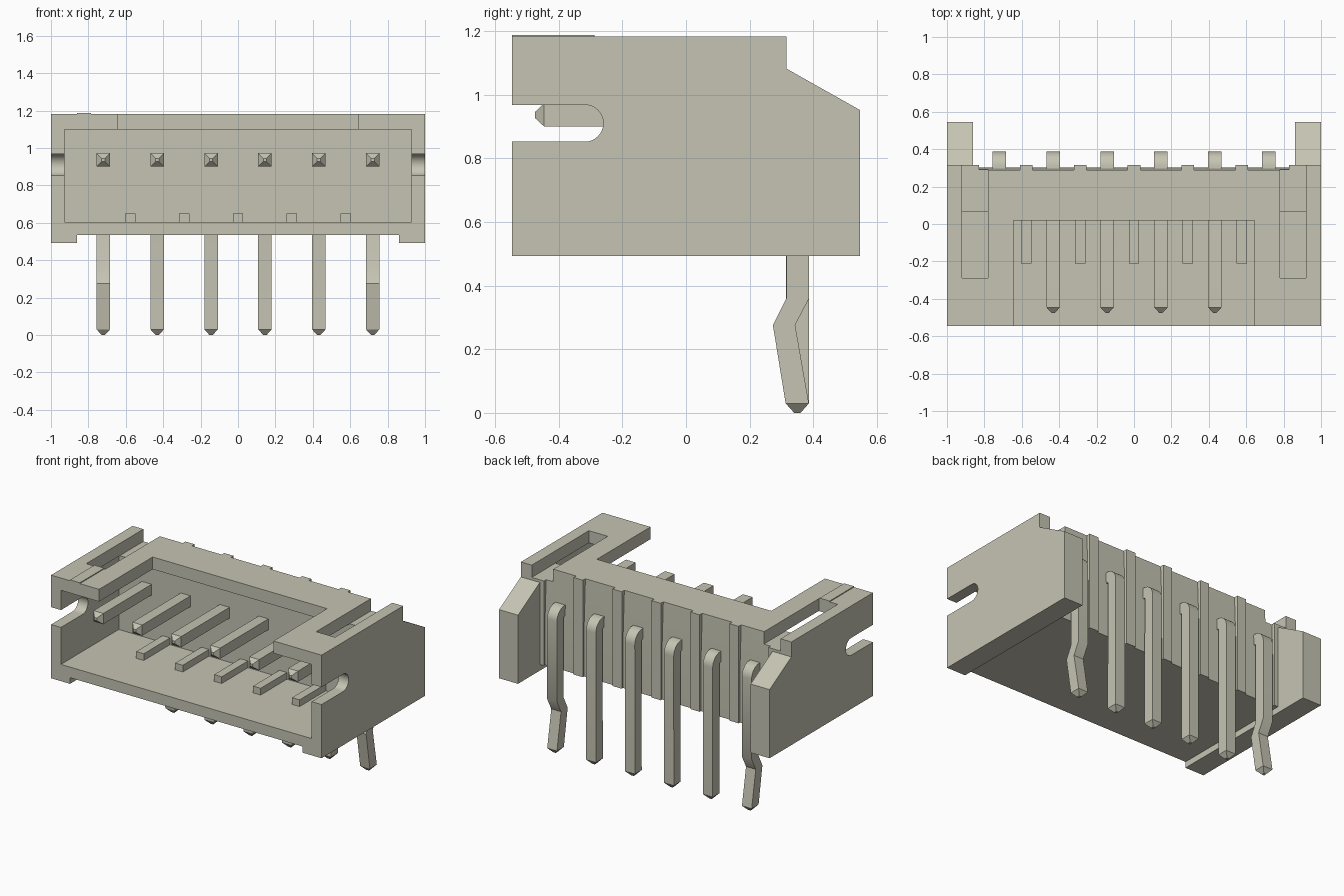
import bpy, bmesh, math

if "Cube" in bpy.data.objects:
    bpy.data.objects.remove(bpy.data.objects["Cube"], do_unlink=True)

mat = bpy.data.materials.new("warm grey plastic")
mat.use_nodes = True
COLOUR = (0.56, 0.55, 0.45, 1)
mat.diffuse_color = COLOUR
mat.node_tree.nodes["Principled BSDF"].inputs["Base Color"].default_value = COLOUR

PITCH = 0.288
PIN_X = [(i - 2.5) * PITCH for i in range(6)]
GAP_X = [(i - 2) * PITCH for i in range(5)]
FRONT, REAR, BACK = -0.546, 0.315, 0.546


def make(name, bm):
    bmesh.ops.recalc_face_normals(bm, faces=bm.faces)
    me = bpy.data.meshes.new(name)
    bm.to_mesh(me)
    bm.free()
    me.materials.append(mat)
    ob = bpy.data.objects.new(name, me)
    bpy.context.collection.objects.link(ob)
    return ob


def extrude_x(name, profile, x0, x1):
    """Prism along x from a (y, z) profile."""
    bm = bmesh.new()
    face = bm.faces.new([bm.verts.new((x0, y, z)) for y, z in profile])
    ext = bmesh.ops.extrude_face_region(bm, geom=[face])
    moved = [v for v in ext["geom"] if isinstance(v, bmesh.types.BMVert)]
    bmesh.ops.translate(bm, verts=moved, vec=(x1 - x0, 0, 0))
    return make(name, bm)


def box(name, x0, x1, y0, y1, z0, z1):
    return extrude_x(name, [(y0, z0), (y1, z0), (y1, z1), (y0, z1)], x0, x1)


def select(ob):
    bpy.ops.object.select_all(action="DESELECT")
    ob.select_set(True)
    bpy.context.view_layer.objects.active = ob


def cut(ob, cutter):
    cutter.hide_render = True
    mod = ob.modifiers.new("cut", "BOOLEAN")
    mod.operation = "DIFFERENCE"
    mod.solver = "EXACT"
    mod.object = cutter
    select(ob)
    bpy.ops.object.modifier_apply(modifier=mod.name)
    bpy.data.objects.remove(cutter, do_unlink=True)


def smooth(ob):
    select(ob)
    bpy.ops.object.shade_smooth_by_angle(angle=math.radians(30))


# Housing: side silhouette, then hollowed out
housing = extrude_x("housing", [
    (FRONT, 0.493), (BACK, 0.493), (BACK, 0.952), (REAR, 1.082),
    (REAR, 1.182), (FRONT, 1.182)], -1, 1)
cut(housing, box("rear_gap", -0.86, 0.86, REAR, 1, 0.3, 1.4))
cut(housing, box("under_gap", -0.86, 0.86, -1, 1, 0.3, 0.534))
cut(housing, box("cavity", -0.927, 0.927, -1, 0.065, 0.605, 1.1))
cut(housing, box("top_notch", -0.645, 0.645, -1, 0.02, 1, 1.4))

# Latch slots through the roof, with a ledge over the rear wall
for s in (-1, 1):
    a, b = sorted((s * 0.78, s * 0.92))
    cut(housing, extrude_x("latch_slot", [
        (-0.288, 1.05), (0.065, 1.05), (0.065, 1.1), (0.45, 1.1),
        (0.45, 1.4), (-0.288, 1.4)], a, b))

# Round-ended slot in both side walls
arc = [math.radians(-90 + 180 * i / 16) for i in range(17)]
keyhole = [(-1, 0.852)]
keyhole += [(-0.318 + 0.058 * math.cos(t), 0.91 + 0.058 * math.sin(t)) for t in arc]
keyhole += [(-1, 0.968)]
cut(housing, extrude_x("side_slot", keyhole, -1.2, 1.2))

# Shallow tapered recess behind each pin
for x in PIN_X:
    cut(housing, extrude_x("pin_recess", [
        (0.302, 0.3), (0.302, 0.86), (0.288, 1.183), (0.288, 1.4),
        (0.45, 1.4), (0.45, 0.3)], x - 0.11, x + 0.11))
smooth(housing)

# Guide ribs on the cavity floor
for i, x in enumerate(GAP_X):
    box(f"floor_rib_{i + 1}", x - 0.028, x + 0.028, -0.212, 0.07, 0.6, 0.65)

# First-pin mark on the roof
box("first_pin_mark", -0.86, -0.787, FRONT, -0.288, 1.178, 1.188)


def pin(name, x, kinked):
    """Square wire swept through (inner, outer, half width) stations."""
    h, tip = 0.036, 0.009
    rings = [((-0.475, 0.927), (-0.475, 0.945), tip),
             ((-0.446, 0.9), (-0.446, 0.972), h)]
    for i in range(9):
        t = math.radians(90 - 90 * i / 8)
        c, s = math.cos(t), math.sin(t)
        rings.append(((0.308 + 0.007 * c, 0.893 + 0.007 * s),
                      (0.308 + 0.079 * c, 0.893 + 0.079 * s), h))
    if kinked:
        rings += [((0.315, 0.36), (0.387, 0.36), h),
                  ((0.273, 0.276), (0.343, 0.276), h)]
    rings += [((0.313, 0.03), (0.386, 0.03), h),
              ((0.34, 0), (0.36, 0), tip)]
    bm = bmesh.new()
    loops = []
    for (y0, z0), (y1, z1), w in rings:
        loops.append([bm.verts.new(p) for p in (
            (x - w, y0, z0), (x + w, y0, z0), (x + w, y1, z1), (x - w, y1, z1))])
    for p, q in zip(loops, loops[1:]):
        for k in range(4):
            n = (k + 1) % 4
            bm.faces.new((p[k], p[n], q[n], q[k]))
    bm.faces.new(loops[0])
    bm.faces.new(loops[-1])
    smooth(make(name, bm))


# Bent pins; the outer two are kinked to grip the board
for i, x in enumerate(PIN_X):
    pin(f"pin_{i + 1}", x, i in (0, 5))
